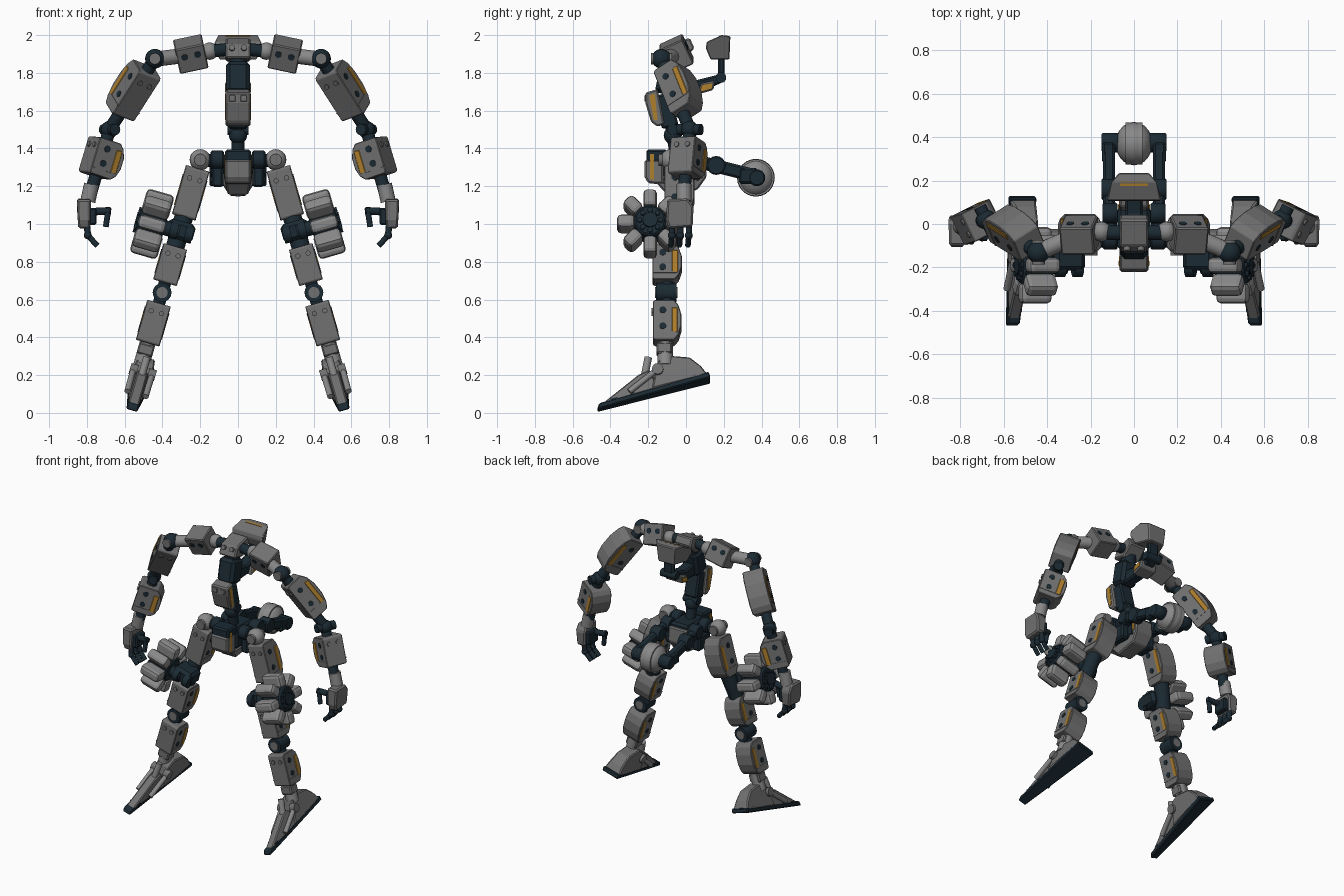
import bpy, bmesh
from math import radians, pi, cos, sin
from mathutils import Vector as V, Matrix as Mx

if "Cube" in bpy.data.objects:
    bpy.data.objects.remove(bpy.data.objects["Cube"])


def material(name, rgb):
    m = bpy.data.materials.new(name)
    m.diffuse_color = (*rgb, 1)
    m.use_nodes = True
    m.node_tree.nodes["Principled BSDF"].inputs["Base Color"].default_value = m.diffuse_color
    return m


DARK = material("dark_blue", (0.011, 0.023, 0.033))
GOLD = material("amber", (0.42, 0.21, 0.025))
GREY = material("dark_grey", (0.165, 0.165, 0.165))
LIGHT = material("mid_grey", (0.25, 0.25, 0.25))
I = Mx.Identity(4)


def finish(name, bm, M=I, mat=GREY, bevel=0.0, pair=True, smooth=False, segs=1):
    bm.transform(M)
    bmesh.ops.recalc_face_normals(bm, faces=bm.faces)
    for f in bm.faces:
        f.smooth = smooth and len(f.verts) < 5
    me = bpy.data.meshes.new(name)
    bm.to_mesh(me)
    bm.free()
    me.materials.append(mat)
    ob = bpy.data.objects.new(name, me)
    bpy.context.collection.objects.link(ob)
    if bevel:
        b = ob.modifiers.new("bevel", 'BEVEL')
        b.width, b.segments, b.limit_method = bevel, segs, 'ANGLE'
    if pair:
        ob.modifiers.new("mirror", 'MIRROR')


def frame(c, up, back=(0, 1, 0)):
    z = V(up).normalized()
    y = V(back)
    y = (y - z * y.dot(z)).normalized()
    x = y.cross(z)
    return Mx.Translation(c) @ Mx((x, y, z)).transposed().to_4x4()


def prism(name, pts, w, M=I, **k):
    """Side profile (y, z) spread to width w (one number or one per point)."""
    ws = w if isinstance(w, (list, tuple)) else [w] * len(pts)
    bm = bmesh.new()
    a, b = [[bm.verts.new((s * h / 2, *p)) for p, h in zip(pts, ws)] for s in (-1, 1)]
    bm.faces.new(a)
    bm.faces.new(b[::-1])
    for i in range(len(pts)):
        j = (i + 1) % len(pts)
        bm.faces.new((a[i], b[i], b[j], a[j]))
    finish(name, bm, M, **k)


def box(name, size, M=I, **k):
    bm = bmesh.new()
    bmesh.ops.create_cube(bm, size=1, matrix=Mx.Diagonal((*size, 1)))
    finish(name, bm, M, **k)


def rod(name, a, b, r, M=I, n=16, **k):
    a, b = V(a), V(b)
    bm = bmesh.new()
    bmesh.ops.create_cone(bm, cap_ends=True, segments=n, radius1=r, radius2=r, depth=(b - a).length)
    R = (b - a).to_track_quat('Z', 'Y').to_matrix().to_4x4()
    finish(name, bm, M @ Mx.Translation((a + b) / 2) @ R, smooth=True, **k)


def ball(name, c, r, scale=(1, 1, 1), **k):
    bm = bmesh.new()
    bmesh.ops.create_uvsphere(bm, u_segments=20, v_segments=12, radius=r)
    finish(name, bm, Mx.Translation(c) @ Mx.Diagonal((*scale, 1)), smooth=True, **k)


def armour(name, c, up, back, L, w, d, **k):
    """Limb block: flat front, curved back shell, amber side strips, pin holes, studs."""
    M = frame(c, up, back)
    h = L / 2
    pts = [(-d * .42, -h), (-d * .5, -h * .93), (-d * .5, h * .93), (-d * .42, h), (d * .25, h),
           (d * .4, h * .75), (d * .5, h * .3), (d * .5, -h * .3), (d * .4, -h * .75), (d * .25, -h)]
    prism(name, pts, w, M, bevel=.004, **k)
    box(name + "_strip", (w + .006, d * .2, L * .62), M @ Mx.Translation((0, d * .27, 0)), mat=GOLD, bevel=.003, **k)
    for z in (-h * .3, h * .5):
        rod(name + "_pin", (-w / 2 - .003, -d * .15, z), (w / 2 + .003, -d * .15, z), .018, M, mat=DARK, **k)
    for x in (-w * .22, w * .22):
        rod(name + "_stud", (x, -d / 2 - .008, h * .55), (x, -d / 2 + .01, h * .55), .014, M, n=12, **k)
    box(name + "_band", (w + .006, d * .8, .008), M @ Mx.Translation((0, -d * .08, -h * .6)), **k)


# legs: every block hangs on one straight splayed axis
def leg(z, y=-.1):
    return V((.2 + (1.34 - z) * .287, y, z))


UP = (-.276, 0, .961)
armour("upper_thigh", leg(1.165, -.035), UP, (0, 1, 0), .27, .13, .16)
armour("lower_thigh", leg(.785), UP, (0, 1, 0), .2, .13, .155)
armour("shin", leg(.475), UP, (0, 1, 0), .22, .13, .15)
ball("hip_ball", (.2, -.08, 1.34), .056, mat=LIGHT)
rod("hip_cap", (.2, -.145, 1.34), (.2, -.02, 1.34), .032)
rod("hip_axle", (.07, -.06, 1.33), (.2, -.08, 1.34), .035, mat=DARK)
rod("thigh_link", leg(1.05, -.06), leg(.87), .05, mat=DARK)
rod("knee_link", leg(.72), leg(.55), .033, mat=DARK)
rod("knee_joint", leg(.637, -.16), leg(.637, -.05), .05, mat=DARK)
rod("knee_cap", leg(.637, -.165), leg(.637, -.045), .03)
rod("ankle_post", leg(.4, -.11), leg(.25, -.11), .042, mat=LIGHT)
box("ankle_collar", (.085, .08, .06), frame(leg(.335, -.115), UP), bevel=.008)

# thigh side mount and petal wheel
W = frame((.455, -.19, 1.0), UP)
box("wheel_mount", (.15, .13, .1), frame((.305, -.15, .965), UP), mat=DARK, bevel=.02)
for x in (.26, .34):
    rod("mount_roller", (x - .02, -.2, .95 + (x - .3) * .28), (x + .02, -.2, .96 + (x - .3) * .28), .045, mat=DARK)
rod("wheel_axle", (-.15, 0, 0), (.09, 0, 0), .04, W, mat=DARK)
rod("wheel_hub", (-.07, 0, 0), (.075, 0, 0), .085, W, mat=DARK, bevel=.01)
for i in range(8):
    a = i * pi / 4
    P = W @ Mx.Rotation(a, 4, 'X') @ Mx.Translation((0, 0, .128))
    box("wheel_petal", (.15, .072, .095), P, bevel=.022, segs=2, mat=LIGHT)
    q = (.055 * cos(a), .055 * sin(a))
    rod("hub_bolt", (.07, *q), (.088, *q), .014, W, n=10, mat=DARK)

# feet, rolled in line with the legs
F = Mx.Translation((.565, 0, .004)) @ Mx.Rotation(radians(-16), 4, 'Y')
prism("sole", [(-.47, .008), (.13, .175), (.12, .205), (-.46, .042)], [.06, .13, .13, .06], F, mat=DARK, bevel=.006)
for i in range(5):
    y = -.38 + i * .11
    box("sole_tread", (.065 + i * .013, .04, .02), F @ Mx.Translation((0, y, .035 + (y + .47) * .278)) @
        Mx.Rotation(radians(15.5), 4, 'X'), mat=DARK)
prism("toe_cap", [(-.45, .035), (-.25, .2), (-.19, .225), (-.15, .12)], [.055, .055, .06, .1], F, bevel=.006)
prism("heel", [(-.18, .115), (-.15, .27), (-.1, .3), (.02, .29), (.08, .24), (.115, .19)],
      [.11, .1, .09, .09, .1, .125], F, bevel=.007)
rod("instep_post", (0, -.225, .17), (0, -.2, .3), .02, F, mat=LIGHT)
for s in (-1, 1):
    rod("foot_piston", (s * .052, -.14, .23), (s * .05, -.3, .1), .016, F, mat=LIGHT)
    rod("foot_pivot", (s * .03, -.15, .22), (s * .07, -.15, .22), .03, F)

# arms
SH, EL, WR = V((.44, -.13, 1.875)), V((.68, .02, 1.5)), V((.775, -.01, 1.18))
S = Mx.Translation((.25, -.05, 1.9)) @ Mx.Rotation(radians(12), 4, 'Y') @ Mx.Rotation(radians(25), 4, 'X')
box("shoulder_block", (.155, .135, .145), S, bevel=.006)
for s in (-1, 1):
    rod("shoulder_pin", (s * .035, -.07, .02), (s * .035, .07, .02), .018, S, mat=DARK)
ball("collar_ball", (.15, -.035, 1.915), .046, mat=LIGHT)
rod("collar_axle", (.05, -.04, 1.925), (.19, -.04, 1.91), .034, mat=DARK)
rod("shoulder_axle", (.3, -.07, 1.89), (.42, -.12, 1.875), .04, mat=LIGHT)
ball("shoulder_ball", SH, .052, mat=DARK)
rod("shoulder_cap", SH + V((.0, -.056, 0)), SH + V((0, .056, 0)), .03)
rod("upper_arm_link", SH, EL, .034, mat=DARK)
armour("upper_arm", (.56, -.03, 1.715), SH - EL, (.54, .84, 0), .29, .14, .16)
ball("elbow", EL, .046, mat=DARK)
rod("elbow_pin", EL - V((.03, .06, 0)), EL + V((.03, .06, 0)), .03, mat=DARK)
rod("forearm_link", EL, WR, .034, mat=DARK)
armour("forearm", (.715, .012, 1.345), EL - WR, (-.9, .44, 0), .2, .145, .17)
rod("wrist", WR + V((0, 0, .03)), WR + V((.02, 0, -.06)), .04, mat=LIGHT)

# hands
palm_pts = [(-.1, 1.13), (.01, 1.135), (.04, 1.09), (.035, .985), (-.09, .975), (-.105, 1.02)]
prism("hand_back", palm_pts, [.075, .075, .08, .06, .06, .07], Mx.Translation((.815, 0, 0)), bevel=.01)
box("palm", (.04, .1, .09), Mx.Translation((.77, -.03, 1.04)), mat=DARK, bevel=.008)
for y in (-.075, -.03, .015):
    k, t = V((.795, y, .94)), V((.745, y - .005, .885))
    rod("finger_root", (.8, y, 1.0), k, .017, n=10, mat=DARK)
    ball("knuckle", k, .021, mat=DARK)
    rod("finger_tip", k, t, .015, n=10, mat=DARK)
rod("thumb_root", (.77, -.05, 1.065), (.675, -.06, 1.07), .02, n=10, mat=DARK)
rod("thumb_tip", (.685, -.06, 1.085), (.7, -.065, .985), .016, n=10, mat=DARK)

# collar, head and neck
C = dict(pair=False)
prism("collar", [(-.13, 1.88), (-.1, 1.95), (.02, 1.985), (.045, 1.93), (-.03, 1.86)], .13, bevel=.008, **C)
for x in (-.032, .032):
    rod("collar_stud", (x, -.125, 1.935), (x, -.08, 1.92), .016, n=12, **C)
prism("head", [(.105, 1.93), (.11, 1.965), (.19, 2.0), (.235, 1.995), (.23, 1.87), (.13, 1.87)],
      [.25, .25, .22, .14, .12, .2], bevel=.006, **C)
prism("head_stripe", [(.175, 1.975), (.175, 1.996), (.195, 2.0), (.195, 1.975)], .13, mat=GOLD, **C)
prism("neck", [(-.08, 1.68), (-.08, 1.78), (.05, 1.76), (.17, 1.79), (.17, 1.88), (.205, 1.88),
               (.205, 1.755), (.06, 1.69)], .08, mat=DARK, bevel=.01, **C)
rod("neck_hinge", (-.06, .185, 1.775), (.06, .185, 1.775), .028, mat=DARK, **C)
prism("neck_plate", [(.06, 1.685), (.08, 1.745), (.155, 1.76), (.145, 1.71)], .13, bevel=.008, **C)
prism("neck_plate_stripe", [(.075, 1.7), (.085, 1.735), (.14, 1.745), (.135, 1.715)], .137, mat=GOLD, **C)

# spine and chest
rod("upper_spine", (0, -.04, 1.93), (0, -.1, 1.7), .05, mat=DARK, **C)
box("chest_core", (.125, .12, .17), frame((0, -.09, 1.77), (0, .2, 1)), mat=DARK, bevel=.02, **C)
box("spine_core", (.1, .09, .18), frame((0, -.105, 1.6), (0, -.25, 1)), mat=DARK, bevel=.01, **C)
prism("chest_plate", [(-.15, 1.515), (-.185, 1.54), (-.215, 1.64), (-.215, 1.695), (-.15, 1.715), (-.115, 1.53)],
      .13, bevel=.008, **C)
prism("chest_stripe", [(-.15, 1.55), (-.17, 1.55), (-.195, 1.68), (-.165, 1.69)], .137, mat=GOLD, **C)
for x in (-.03, .03):
    box("chest_stud", (.035, .01, .035), Mx.Translation((x, -.215, 1.665)), bevel=.003, **C)
ball("waist_ball", (0, -.07, 1.47), .048, mat=DARK, **C)
rod("waist_post", (0, -.08, 1.54), (0, -.05, 1.36), .035, mat=DARK, **C)
rod("waist_hinge", (-.055, -.07, 1.5), (.055, -.07, 1.5), .03, mat=DARK, **C)

# pelvis
box("pelvis_core", (.15, .2, .15), Mx.Translation((0, -.02, 1.3)), mat=DARK, bevel=.015, **C)
prism("pelvis_front", [(-.12, 1.21), (-.2, 1.215), (-.22, 1.25), (-.22, 1.34), (-.12, 1.34)], .135, bevel=.01, **C)
prism("pelvis_top", [(-.21, 1.33), (-.21, 1.395), (-.1, 1.395), (-.1, 1.33)], .135, mat=DARK, bevel=.01, **C)
prism("pelvis_stripe", [(-.17, 1.23), (-.19, 1.24), (-.19, 1.37), (-.17, 1.37)], .141, mat=GOLD, **C)
prism("pelvis_under", [(-.16, 1.22), (-.1, 1.155), (.06, 1.18), (.11, 1.25), (.1, 1.35), (.06, 1.35), (.03, 1.23)],
      [.13, .11, .12, .14, .14, .14, .14], bevel=.008, **C)
prism("pelvis_rear_stripe", [(.06, 1.26), (.06, 1.34), (.085, 1.34), (.09, 1.26)], .147, mat=GOLD, **C)
for y in (-.07, .05):
    rod("pelvis_roller", (.075, y, 1.34), (.145, y, 1.34), .048, mat=DARK, bevel=.008)
box("pelvis_side", (.06, .13, .11), Mx.Translation((.108, -.02, 1.25)), mat=DARK, bevel=.012)

# rear arms carrying a smooth drum
box("rear_arm", (.055, .29, .07), Mx.Translation((.115, .205, 1.295)) @ Mx.Rotation(radians(-14), 4, 'X'),
    mat=DARK, bevel=.012)
rod("rear_arm_joint", (.075, .16, 1.31), (.15, .16, 1.31), .05, mat=DARK, bevel=.006)
rod("drum_axle", (.06, .375, 1.245), (.15, .375, 1.245), .045, mat=DARK, bevel=.008)
box("drum_clevis", (.06, .1, .085), Mx.Translation((.118, .33, 1.255)), mat=DARK, bevel=.012)
ball("drum", (0, .37, 1.245), .1, (.85, 1, 1), pair=False, mat=LIGHT)
rod("drum_band", (-.04, .37, 1.245), (.04, .37, 1.245), .097, n=24, mat=LIGHT, **C)
